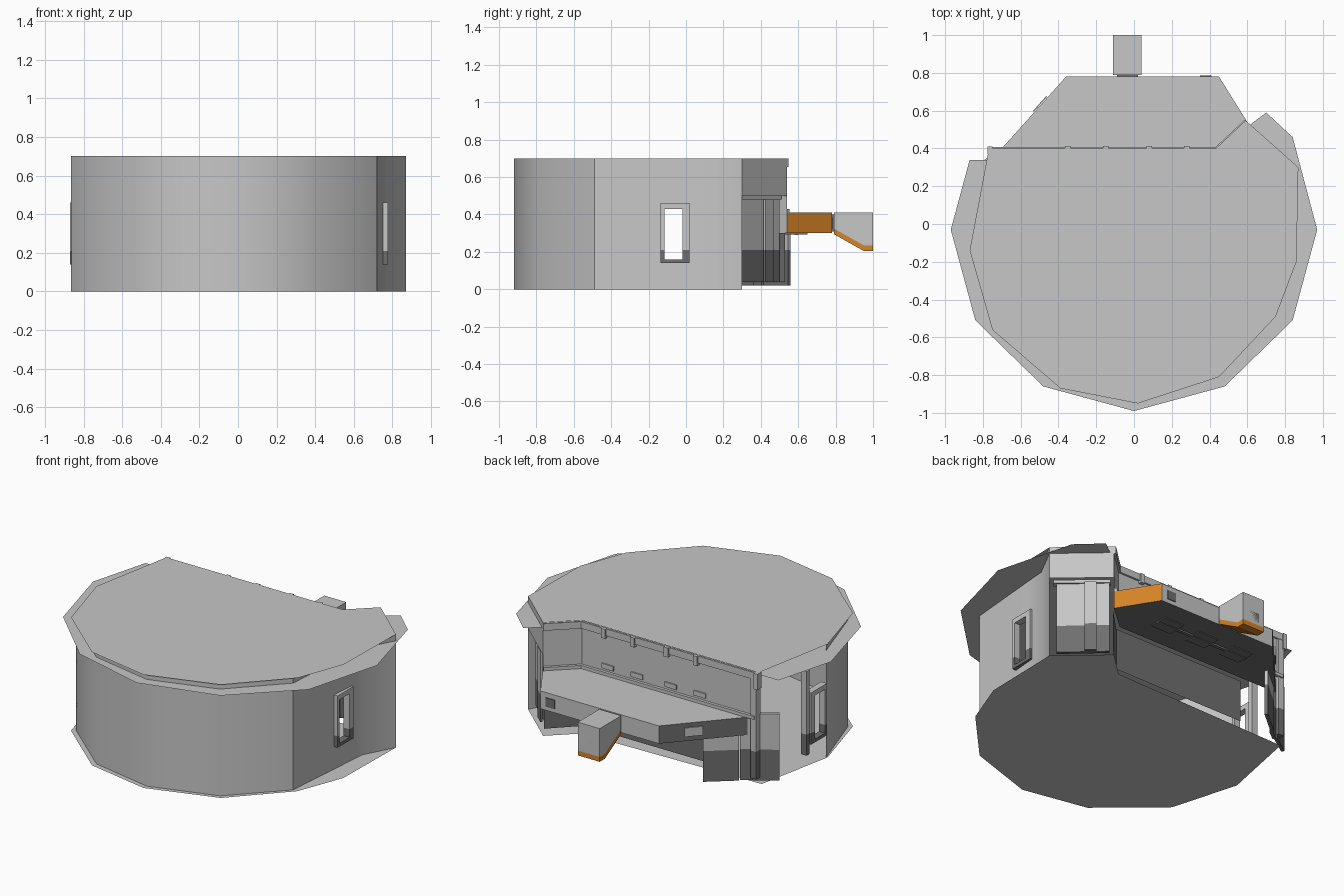
import bpy, bmesh
from math import atan2
from mathutils import Vector

if "Cube" in bpy.data.objects:
    bpy.data.objects.remove(bpy.data.objects["Cube"])


def material(name, colour):
    m = bpy.data.materials.new(name)
    m.use_nodes = True
    m.diffuse_color = (*colour, 1)
    m.node_tree.nodes["Principled BSDF"].inputs["Base Color"].default_value = (*colour, 1)
    return m


MATS = [material("light grey", (.57, .57, .57)),
        material("dark grey", (.16, .16, .16)),
        material("orange", (.66, .23, .02))]
LIGHT, DARK, ORANGE = range(3)
SPLIT = .21


def two_tone(f):
    return DARK if f.calc_center_median().z < SPLIT else LIGHT


def finish(bm, name, rule=LIGHT, smooth=False):
    """Colour the faces by a rule and add the object to the scene."""
    if rule is two_tone:
        bmesh.ops.bisect_plane(bm, geom=bm.verts[:] + bm.edges[:] + bm.faces[:],
                               plane_co=(0, 0, SPLIT), plane_no=(0, 0, 1))
    bm.normal_update()
    for f in bm.faces:
        f.material_index = rule(f) if callable(rule) else rule
    me = bpy.data.meshes.new(name)
    bm.to_mesh(me)
    bm.free()
    for m in MATS:
        me.materials.append(m)
    ob = bpy.data.objects.new(name, me)
    bpy.context.collection.objects.link(ob)
    if smooth:
        bpy.ops.object.select_all(action='DESELECT')
        ob.select_set(True)
        bpy.context.view_layer.objects.active = ob
        bpy.ops.object.shade_smooth_by_angle(angle=.58)
    return ob


def sheet(name, outline, z, rule=LIGHT):
    bm = bmesh.new()
    bm.faces.new([bm.verts.new((x, y, z)) for x, y in outline])
    return finish(bm, name, rule)


def prism(name, outline, z0, z1, rule=LIGHT):
    bm = bmesh.new()
    base = bm.faces.new([bm.verts.new((x, y, z0)) for x, y in outline])
    ext = bmesh.ops.extrude_face_region(bm, geom=[base])
    top = [g for g in ext["geom"] if isinstance(g, bmesh.types.BMVert)]
    bmesh.ops.translate(bm, verts=top, vec=(0, 0, z1 - z0))
    bmesh.ops.recalc_face_normals(bm, faces=bm.faces[:])
    return finish(bm, name, rule)


def box(name, x0, x1, y0, y1, z0, z1, rule=LIGHT):
    return prism(name, [(x0, y0), (x1, y0), (x1, y1), (x0, y1)], z0, z1, rule)


def ribbon(name, path, levels, rule=LIGHT, hole=None, smooth=False):
    """Upright sheet along a path; hole = (segment, level) left open."""
    bm = bmesh.new()
    rows = [[bm.verts.new((x, y, z)) for x, y in path] for z in levels]
    for j in range(len(levels) - 1):
        for i in range(len(path) - 1):
            if (i, j) != hole:
                bm.faces.new((rows[j][i], rows[j][i + 1], rows[j + 1][i + 1], rows[j + 1][i]))
    return finish(bm, name, rule, smooth)


def slab(name, a, b, depth, z0, z1, rule=LIGHT):
    """Upright panel between two plan points, thickened inwards."""
    a, b = Vector(a), Vector(b)
    n = Vector((-(b - a).y, (b - a).x)).normalized() * depth
    return prism(name, [a, b, b + n, a + n], z0, z1, rule)


# Floor and roof sheets
rim = [(-.77, .36), (-.87, -.14), (-.75, -.56), (-.39, -.87), (.02, -.95), (.45, -.81),
       (.75, -.49), (.86, -.2), (.87, .3), (.6, .54), (.44, .39)]
eaves = [(-.87, .34), (-.97, -.03), (-.84, -.51), (-.48, -.86), (0, -.99), (.48, -.86),
         (.84, -.51), (.97, -.03), (.84, .46), (.7, .59), (.62, .53), (.44, .34)]
sheet("floor", rim, 0)
sheet("eaves", eaves, .66)
sheet("roof", [(-.77, .39)] + rim[1:], .7)

# Curved outer wall with an open window on its left side
wall = [(-.865, -.13), (-.73, -.54), (-.38, -.84), (.02, -.92), (.43, -.79), (.72, -.49),
        (.752, -.115), (.76, -.02), (.77, .11), (.87, .3)]
ribbon("outer_wall", wall, (0, .16, .43, .7), hole=(6, 1), smooth=True)

# Window frames, one on each side
for side, x in (("left", .756), ("right", -.85)):
    for k, (y0, y1, z0, z1) in enumerate([(-.135, -.115, .14, .46), (-.02, .02, .14, .46),
                                          (-.115, -.02, .14, .16), (-.115, -.02, .43, .46)]):
        box(f"{side}_window_frame_{k}", x - .02, x + .02, y0, y1, z0, z1, two_tone)
# Slim post beside the open right side
box("right_side_post", -.86, -.82, .02, .05, .08, .6, two_tone)

# Left rear corner: upper panel, ledge and lower recessed panels
ribbon("left_corner_panel", [(.87, .3), (.6, .54)], (.5, .7))
slab("left_corner_ledge", (.6, .51), (.84, .3), -.04, .48, .5)
slab("left_corner_lower_panel", (.6, .5), (.82, .3), -.02, .04, .48, two_tone)
slab("left_corner_strip", (.66, .46), (.71, .415), .012, .04, .48, two_tone)

# Rear upper panel and the roof lip above it
rear = [(-.75, .39), (.44, .39), (.6, .54)]
ribbon("rear_upper_panel", rear, (.41, .66))
for k, (a, b) in enumerate(zip(rear, rear[1:])):
    slab(f"roof_lip_{k}", a, b, .012, .655, .698)
    slab(f"deck_ledge_{k}", a, b, .018, .41, .43)
for k, x in enumerate((-.35, -.15, .08, .28)):
    box(f"roof_bracket_{k}", x - .014, x + .014, .39, .412, .64, .698)
    box(f"rear_panel_plate_{k}", x - .06, x + .02, .39, .397, .445, .475)
box("roof_lip_end", -.775, -.75, .37, .41, .6, .698)
box("rear_corner_post", -.76, -.72, .36, .4, .04, .66, two_tone)

# Rear lower wall below the deck
ribbon("rear_lower_wall", [(-.47, .37), (.44, .37), (.6, .53)], (.04, .3), DARK)


# Projecting deck with orange left flank and dark underside
def deck_rule(f):
    n = f.normal
    if n.z < -.5:
        return DARK
    if n.x > .5 and n.y > .2:
        return ORANGE
    return DARK if n.x < -.3 else LIGHT


deck = [(-.7, .4), (.44, .4), (.6, .54), (.45, .78), (-.36, .78)]
prism("deck", deck, .3, .41, deck_rule)
box("deck_window", .35, .41, .779, .785, .325, .38, DARK)
slab("deck_flank_plate", (-.46, .674), (-.53, .595), -.006, .33, .385, LIGHT)

# Ribs on the underside of the deck
for k, x in enumerate((-.25, .0, .25)):
    box(f"underside_plate_{k}", x - .07, x + .07, .53, .65, .294, .3, DARK)
box("underside_spine", -.32, .32, .58, .6, .29, .3, DARK)

# Right rear corner panels
for k, (a, b, z1) in enumerate([((-.51, .56), (-.665, .43), .38),
                                ((-.665, .42), (-.725, .375), .4),
                                ((-.725, .385), (-.85, .3), .43)]):
    slab(f"right_corner_panel_{k}", a, b, .02, .02, z1, two_tone)

# Lookout box: side profile extruded across, orange along the sloping keel
X0, X1 = -.11, .04


def lookout(name, profile, rule):
    bm = bmesh.new()
    ends = [[bm.verts.new((x, y, z)) for y, z in profile] for x in (X0, X1)]
    bm.faces.new(ends[0])
    bm.faces.new(ends[1])
    for i in range(len(profile)):
        j = (i + 1) % len(profile)
        bm.faces.new((ends[0][i], ends[0][j], ends[1][j], ends[1][i]))
    bmesh.ops.recalc_face_normals(bm, faces=bm.faces[:])
    finish(bm, name, rule)


lookout("lookout_box", [(.79, .41), (1, .41), (1, .235), (.95, .235), (.79, .325)], LIGHT)
lookout("lookout_keel", [(.79, .325), (.95, .235), (1, .235), (1, .205), (.95, .205), (.79, .295)],
        ORANGE)
box("lookout_window", X0 + .035, X1 - .035, .994, 1, .25, .31, DARK)
box("lookout_neck", X0 + .02, X1 - .02, .77, .8, .31, .4, DARK)
